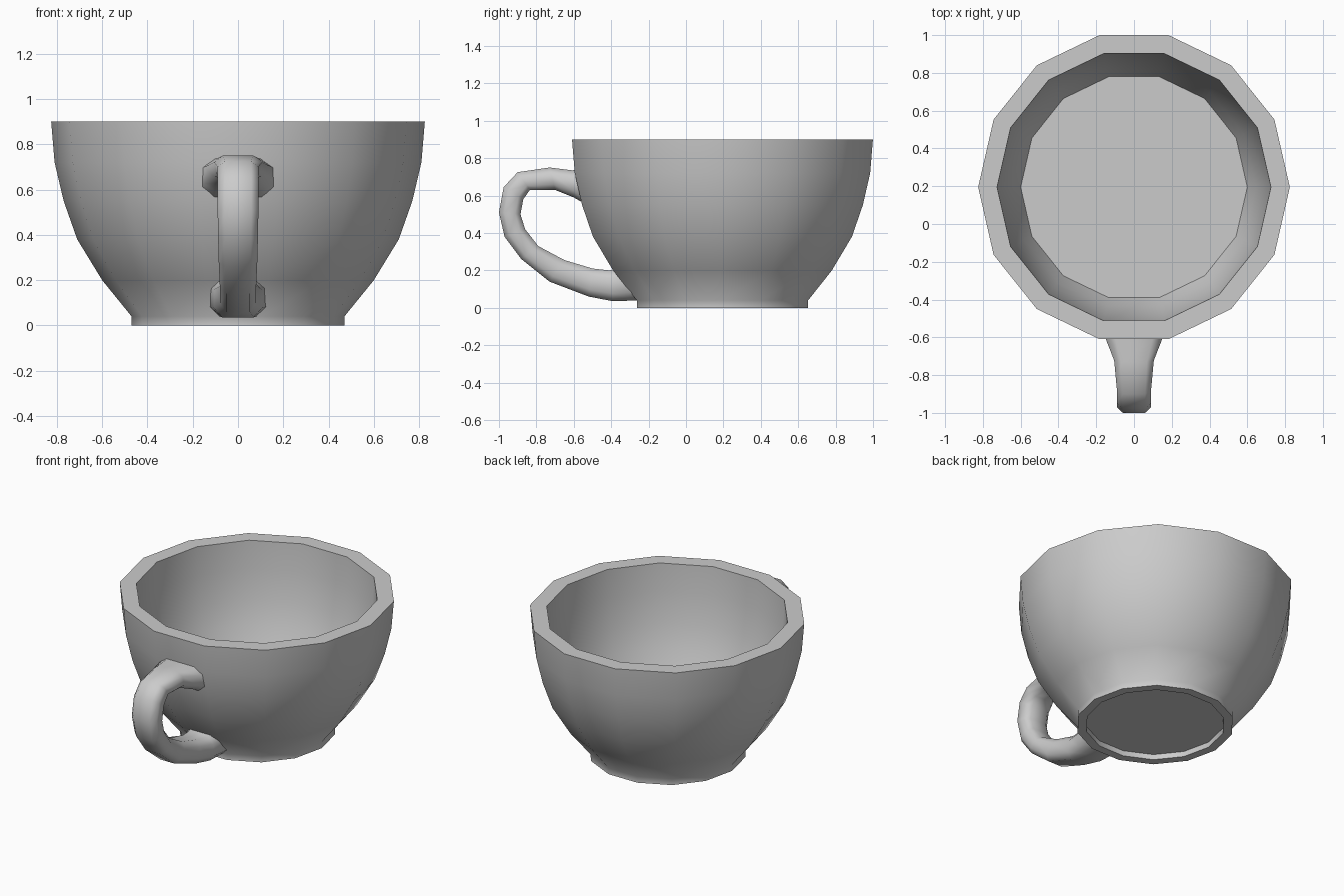
import bpy, bmesh
from math import pi, sin, cos, radians
from mathutils import Vector

if "Cube" in bpy.data.objects:
    bpy.data.objects.remove(bpy.data.objects["Cube"])

CUP_Y = 0.195   # the bowl sits behind the origin, the handle in front
SIDES = 14


def make_object(name, rings, angle):
    """Skin closed rings of points into a capped, smooth-shaded tube."""
    bm = bmesh.new()
    loops = [[bm.verts.new(p) for p in ring] for ring in rings]
    n = len(rings[0])
    for a, b in zip(loops, loops[1:]):
        for i in range(n):
            j = (i + 1) % n
            bm.faces.new((a[i], a[j], b[j], b[i]))
    bm.faces.new(loops[0])
    bm.faces.new(loops[-1])
    bmesh.ops.recalc_face_normals(bm, faces=bm.faces[:])
    mesh = bpy.data.meshes.new(name)
    bm.to_mesh(mesh)
    bm.free()
    obj = bpy.data.objects.new(name, mesh)
    bpy.context.collection.objects.link(obj)
    bpy.ops.object.select_all(action='DESELECT')
    obj.select_set(True)
    bpy.context.view_layer.objects.active = obj
    bpy.ops.object.shade_smooth_by_angle(angle=radians(angle))
    return obj


def circle(r, z):
    return [(r * cos(2 * pi * i / SIDES), CUP_Y + r * sin(2 * pi * i / SIDES), z)
            for i in range(SIDES)]


# Cup: recessed underside, foot, outer wall, rim, inner wall, floor
profile = [(0.415, 0.035), (0.415, 0), (0.47, 0), (0.47, 0.04), (0.60, 0.20),
           (0.71, 0.38), (0.77, 0.55), (0.81, 0.72), (0.825, 0.90),
           (0.725, 0.90), (0.715, 0.72), (0.685, 0.53), (0.645, 0.38), (0.60, 0.27)]
make_object("cup_bowl", [circle(r, z) for r, z in profile], 48)

# Handle: outer y, z, inner y, z and half width of each section
sections = [(-0.55, 0.74, -0.53, 0.55, 0.165), (-0.61, 0.735, -0.60, 0.59, 0.15),
            (-0.73, 0.75, -0.70, 0.63, 0.105), (-0.90, 0.725, -0.835, 0.63, 0.09),
            (-0.975, 0.645, -0.87, 0.58, 0.09), (-1.0, 0.51, -0.885, 0.50, 0.09),
            (-0.97, 0.38, -0.86, 0.42, 0.088), (-0.88, 0.26, -0.79, 0.33, 0.085),
            (-0.73, 0.14, -0.65, 0.255, 0.08), (-0.52, 0.06, -0.50, 0.21, 0.08),
            (-0.39, 0.035, -0.41, 0.20, 0.105), (-0.25, 0.04, -0.36, 0.21, 0.125)]
# Octagonal cross-section: across the width, across the thickness
octagon = [(1, 0.5), (0.65, 1), (-0.65, 1), (-1, 0.5),
           (-1, -0.5), (-0.65, -1), (0.65, -1), (1, -0.5)]
rings = []
for yo, zo, yi, zi, w in sections:
    outer, inner = Vector((0, yo, zo)), Vector((0, yi, zi))
    mid, half = (outer + inner) / 2, (outer - inner) / 2
    rings.append([mid + half * v + Vector((w * u, 0, 0)) for u, v in octagon])
make_object("handle", rings, 60)
